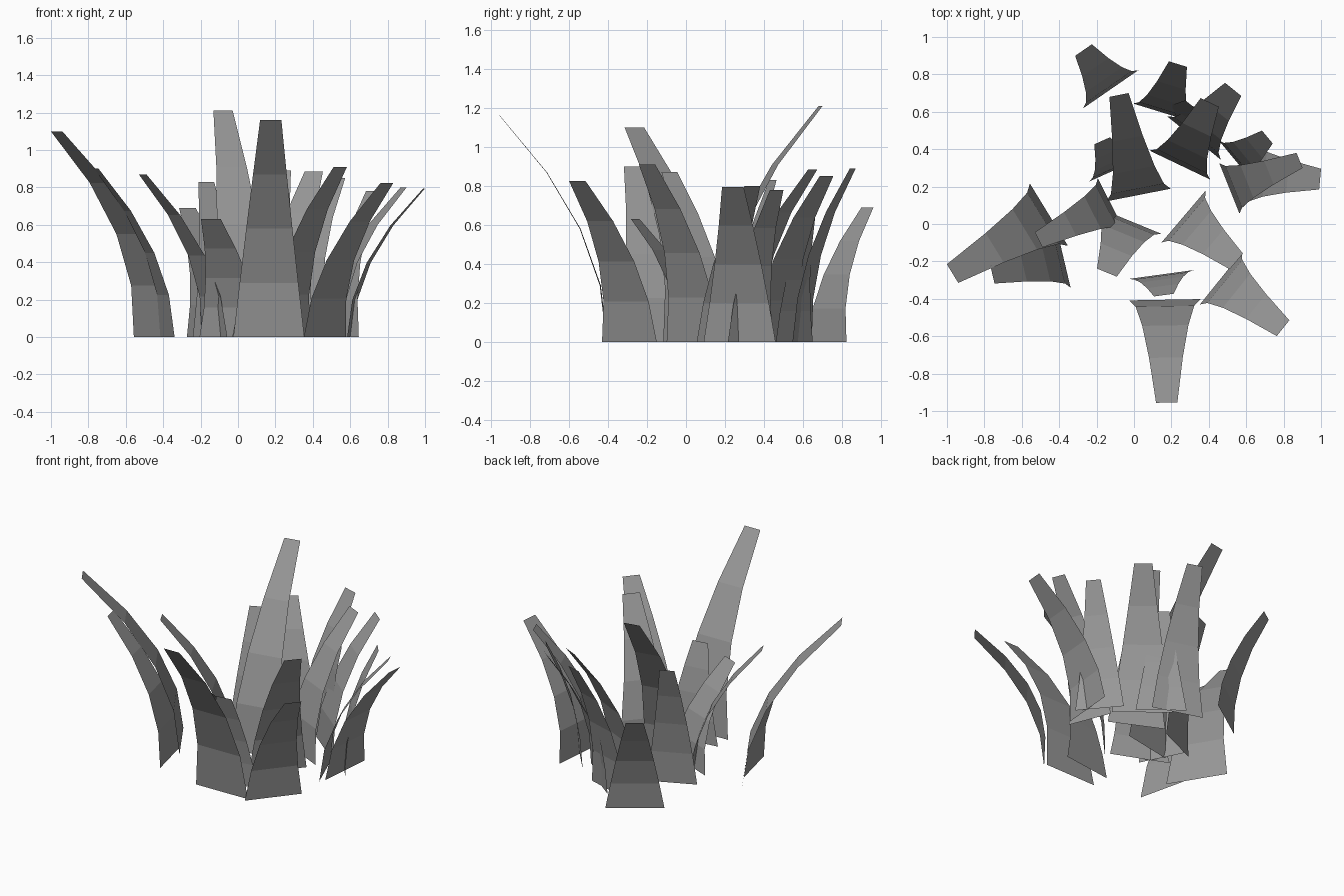
import bpy, bmesh
from mathutils import Vector

grey = bpy.data.materials.new("leaf grey")
grey.diffuse_color = (0.31, 0.31, 0.31, 1)

SEGMENTS = 4
TIP_RATIO = 0.3


def leaf(name, base, tip, height, width):
    """Flat tapered strip that bends outward along a parabola from base to tip."""
    base, tip = Vector(base), Vector(tip)
    lean = tip - base
    side = Vector((-lean.y, lean.x)).normalized()
    bm = bmesh.new()
    rows = []
    for i in range(SEGMENTS + 1):
        t = i / SEGMENTS
        mid = base + lean * t * t
        half = side * width / 2 * (1 - (1 - TIP_RATIO) * t)
        rows.append([bm.verts.new((*(mid + s * half), height * t)) for s in (1, -1)])
    for (a, b), (c, d) in zip(rows, rows[1:]):
        bm.faces.new((a, b, d, c))
    me = bpy.data.meshes.new(name)
    bm.to_mesh(me)
    bm.free()
    me.materials.append(grey)
    bpy.context.collection.objects.link(bpy.data.objects.new(name, me))


# base centre, tip centre, height, base width
leaves = [
    ((0.165, -0.405), (0.175, -0.955), 1.16, 0.38),   # front
    ((0.145, -0.27), (0.16, -0.38), 0.62, 0.355),
    ((-0.455, 0.05), (-0.97, -0.265), 1.10, 0.39),    # left
    ((-0.377, -0.18), (-0.757, -0.27), 0.90, 0.33),
    ((-0.125, 0.11), (-0.51, -0.085), 0.87, 0.30),
    ((-0.03, 0.02), (-0.145, -0.26), 0.63, 0.38),
    ((0.465, -0.29), (0.797, -0.557), 0.825, 0.36),   # right
    ((0.265, 0.04), (0.547, -0.2), 0.91, 0.365),
    ((0.60, 0.275), (0.995, 0.24), 0.795, 0.37),
    ((0.51, 0.19), (0.885, 0.34), 0.80, 0.29),
    ((0.55, 0.33), (0.713, 0.465), 0.78, 0.30),
    ((0.245, 0.315), (0.405, 0.65), 0.885, 0.36),     # back
    ((0.32, 0.46), (0.53, 0.72), 0.85, 0.37),
    ((0.155, 0.595), (0.235, 0.855), 0.89, 0.335),
    ((0.25, 0.555), (0.31, 0.633), 0.635, 0.31),
    ((0.025, 0.155), (-0.08, 0.69), 1.21, 0.35),
    ((-0.10, 0.29), (-0.17, 0.445), 0.83, 0.31),
    ((-0.125, 0.72), (-0.27, 0.93), 0.69, 0.36),
]
for i, spec in enumerate(leaves, 1):
    leaf(f"leaf_{i:02d}", *spec)
